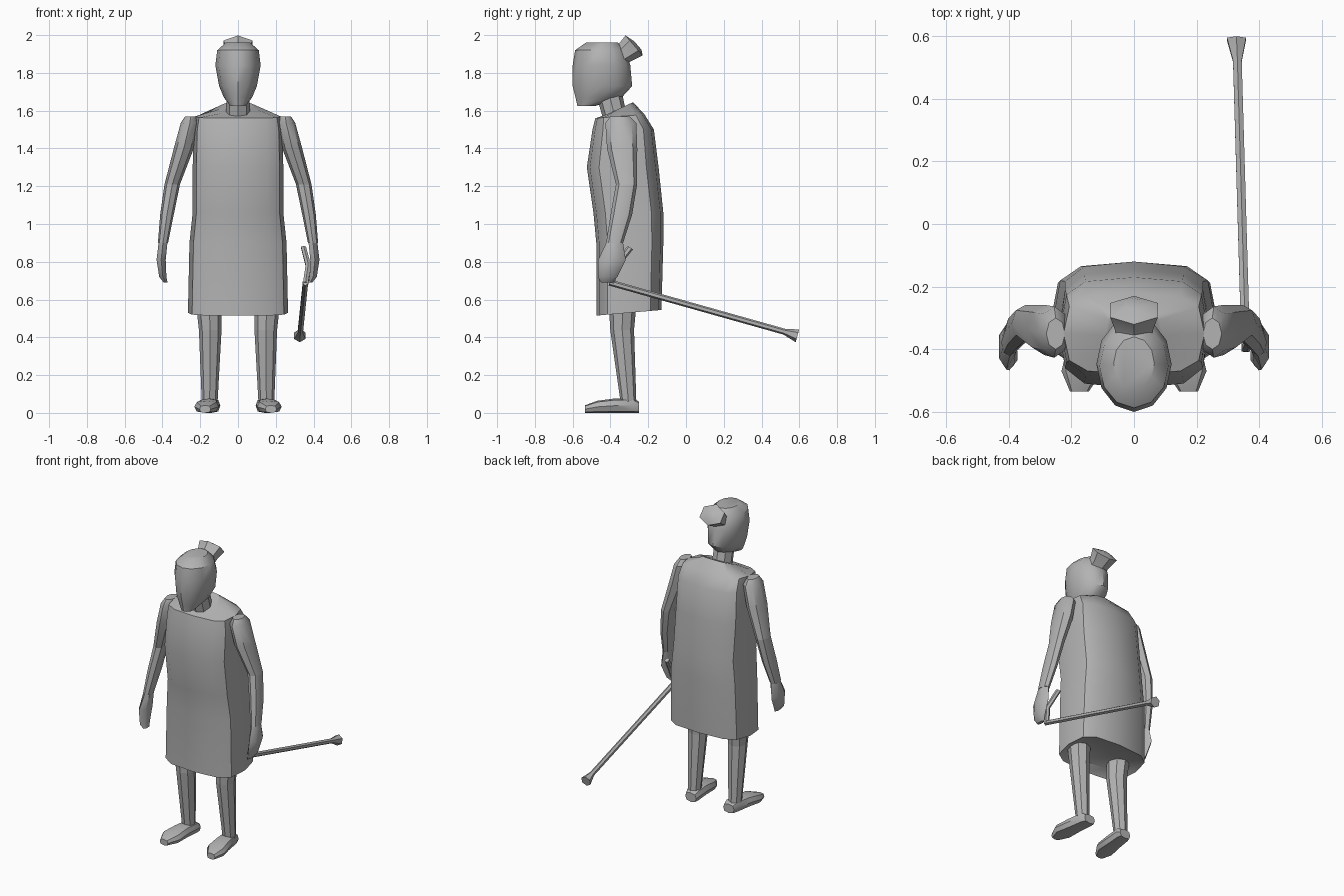
import bpy
import bmesh
from math import sin, cos, pi, copysign, radians
from mathutils import Vector

default_cube = bpy.data.objects.get("Cube")
if default_cube:
    bpy.data.objects.remove(default_cube)

grey = bpy.data.materials.new("plain grey")
grey.use_nodes = True
grey.diffuse_color = (.45, .45, .45, 1)
shader = grey.node_tree.nodes["Principled BSDF"]
shader.inputs["Base Color"].default_value = grey.diffuse_color

SIDEWAYS = Vector((1, 0, 0))
BACKWARD = Vector((0, 1, 0))
UPWARD = Vector((0, 0, 1))


def ring_outline(sides, squareness):
    """Points of a unit circle, pushed towards a box as squareness drops."""
    def push(value):
        return copysign(abs(value) ** squareness, value)
    angles = [2 * pi * step / sides for step in range(sides)]
    return [(push(sin(angle)), -push(cos(angle))) for angle in angles]


def ring(x, y, z, width, depth, slope=0):
    """One cross-section: centre, half width, half depth and rise to the back."""
    return Vector((x, y, z)), width, depth, slope


def slice_of_body(height, width, front, back, slope=0):
    """A cross-section on the centre line between a front and a back depth."""
    return ring(0, (front + back) / 2, height, width, (back - front) / 2, slope)


def loft(name, rings, sides=8, squareness=1, depth_axis=BACKWARD, side=1):
    """Skin the rings in order and cap both ends."""
    bm = bmesh.new()
    loops = []
    for centre, width, depth, slope in rings:
        loop = []
        for across, along in ring_outline(sides, squareness):
            point = centre + SIDEWAYS * across * width
            point += depth_axis * along * depth + UPWARD * along * slope
            point.x *= side
            loop.append(bm.verts.new(point))
        loops.append(loop)
    for lower, upper in zip(loops, loops[1:]):
        for i in range(sides):
            bm.faces.new((lower[i - 1], lower[i], upper[i], upper[i - 1]))
    bm.faces.new(loops[0])
    bm.faces.new(loops[-1])
    bmesh.ops.recalc_face_normals(bm, faces=bm.faces[:])
    mesh = bpy.data.meshes.new(name)
    bm.to_mesh(mesh)
    bm.free()
    mesh.materials.append(grey)
    mesh.shade_smooth()
    mesh.set_sharp_from_angle(angle=radians(40))
    part = bpy.data.objects.new(name, mesh)
    bpy.context.collection.objects.link(part)


# Tunic, from the tucked underside to the collar
loft("tunic", [
    slice_of_body(height=.56, width=.2, front=-.43, back=-.2),
    slice_of_body(height=.53, width=.265, front=-.475, back=-.13, slope=.015),
    slice_of_body(height=.9, width=.257, front=-.475, back=-.12),
    slice_of_body(height=1.06, width=.24, front=-.49, back=-.12),
    slice_of_body(height=1.3, width=.24, front=-.525, back=-.145),
    slice_of_body(height=1.5, width=.235, front=-.495, back=-.17),
    slice_of_body(height=1.57, width=.225, front=-.48, back=-.22, slope=.01),
    slice_of_body(height=1.61, width=.09, front=-.43, back=-.28, slope=.035),
], sides=12, squareness=.6)

# Neck, head and tied hair
loft("neck", [
    slice_of_body(height=1.56, width=.065, front=-.44, back=-.31),
    slice_of_body(height=1.7, width=.06, front=-.48, back=-.34),
])
loft("head", [
    slice_of_body(height=1.625, width=.04, front=-.575, back=-.48),
    slice_of_body(height=1.67, width=.075, front=-.585, back=-.34),
    slice_of_body(height=1.73, width=.1, front=-.6, back=-.285),
    slice_of_body(height=1.84, width=.12, front=-.6, back=-.295),
    slice_of_body(height=1.92, width=.11, front=-.587, back=-.32),
    slice_of_body(height=1.96, width=.065, front=-.53, back=-.36),
], sides=12)
bun_axis = Vector((0, -.65, .76))
loft("hair_bun", [
    ring(0, -.39, 1.87, width=.07, depth=.06),
    ring(0, -.325, 1.905, width=.068, depth=.055),
    ring(0, -.275, 1.945, width=.088, depth=.07),
    ring(0, -.255, 1.945, width=.03, depth=.03),
], sides=6, depth_axis=bun_axis)

# Joints shared by neighbouring limb parts
elbow = ring(.348, -.315, 1.21, width=.041, depth=.056)
wrist = ring(.397, -.378, .9, width=.027, depth=.045)
knee = ring(.147, -.338, .44, width=.06, depth=.063)

for label, side in (("left", 1), ("right", -1)):
    # Arm
    loft(label + "_upper_arm", [
        ring(.25, -.35, 1.57, width=.03, depth=.05),
        ring(.255, -.345, 1.535, width=.048, depth=.082),
        ring(.287, -.338, 1.4, width=.053, depth=.08),
        elbow,
    ], side=side)
    loft(label + "_forearm", [
        elbow,
        ring(.376, -.342, 1.05, width=.036, depth=.057),
        wrist,
    ], side=side)
    loft(label + "_hand", [
        wrist,
        ring(.407, -.392, .81, width=.028, depth=.073),
        ring(.398, -.415, .72, width=.022, depth=.052),
        ring(.383, -.42, .69, width=.012, depth=.03),
    ], sides=6, side=side)
    # Leg
    loft(label + "_thigh", [
        ring(.155, -.335, .6, width=.07, depth=.075),
        knee,
    ], side=side)
    loft(label + "_shin", [
        knee,
        ring(.15, -.305, .06, width=.042, depth=.042),
    ], side=side)
    # Shoe: flat on the ground, toes turned out
    stations = ((-.25, .04, .03), (-.28, .05, .038), (-.38, .055, .038),
                (-.47, .065, .032), (-.535, .03, .02))
    loft(label + "_shoe", [
        ring(.11 - y * .12, y, height, width, height)
        for y, width, height in stations
    ], squareness=.7, depth_axis=UPWARD, side=side)

# Walking stick with a flared tip and a bent grip
loft("stick_shaft", [
    ring(.357, -.405, .69, width=.016, depth=.016),
    ring(.33, .52, .43, width=.016, depth=.016),
    ring(.327, .59, .408, width=.035, depth=.035),
], sides=6, depth_axis=Vector((0, .27, .96)))
loft("stick_grip", [
    ring(.358, -.395, .685, width=.016, depth=.018),
    ring(.372, -.37, .78, width=.016, depth=.018),
    ring(.347, -.295, .875, width=.015, depth=.018),
], sides=6, depth_axis=Vector((0, .8, -.5)))
